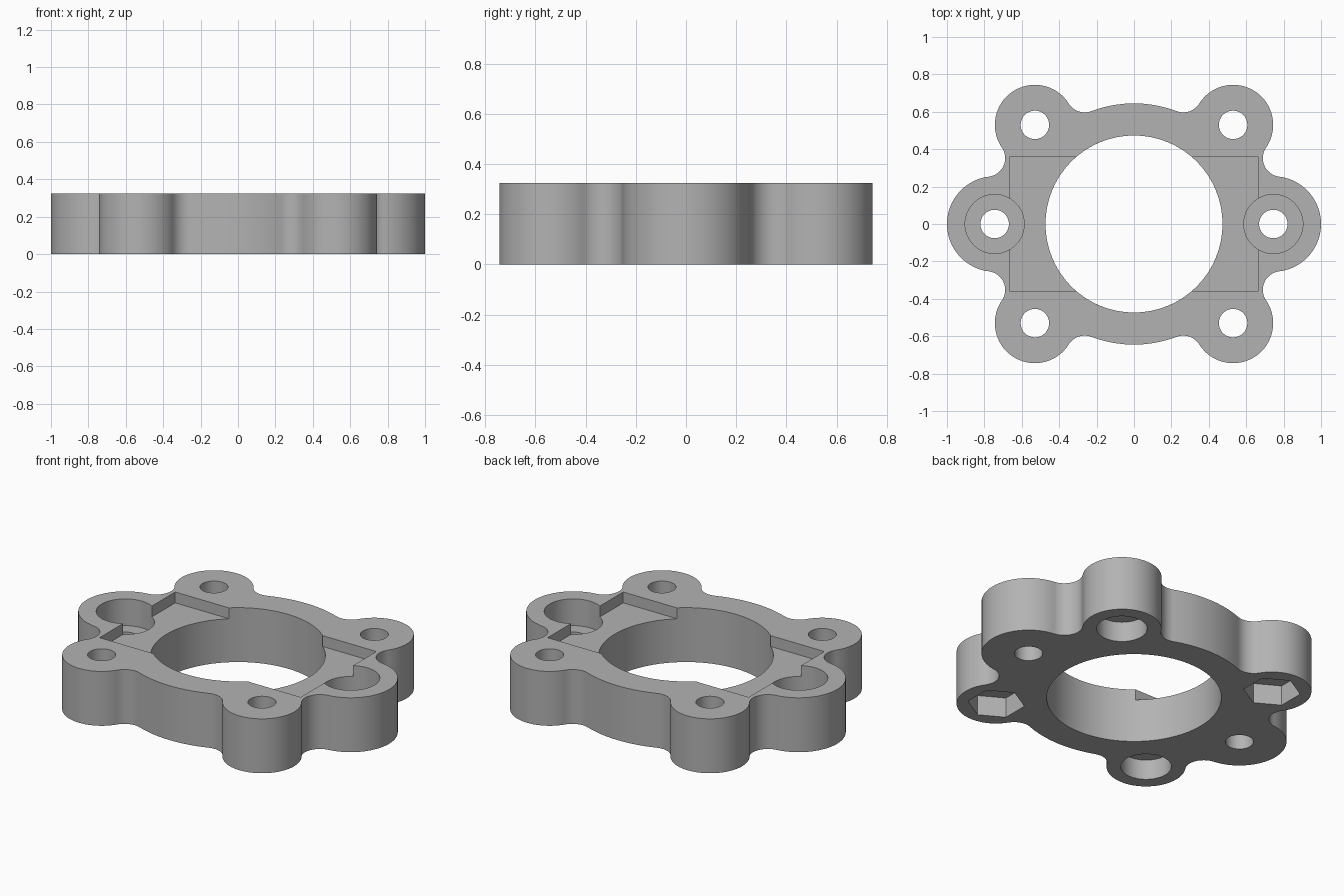
import bpy, bmesh, math
from mathutils import Vector

if "Cube" in bpy.data.objects:
    bpy.data.objects.remove(bpy.data.objects["Cube"])

HEIGHT = 0.325
CORNER = 0.53      # corner lobe offset in x and y
SIDE = 0.745       # side lobe offset in x
FILLET = 0.1
POCKET = 0.065     # depth of the rectangular recess

grey = bpy.data.materials.new("plain grey")
grey.use_nodes = True
colour = (0.45, 0.45, 0.45, 1)
grey.diffuse_color = colour
grey.node_tree.nodes["Principled BSDF"].inputs["Base Color"].default_value = colour


def prism(name, points, z0, z1):
    """Extrude a closed counter-clockwise outline from z0 to z1."""
    bm = bmesh.new()
    face = bm.faces.new([bm.verts.new((p[0], p[1], z0)) for p in points])
    top = bmesh.ops.extrude_face_region(bm, geom=[face])["geom"]
    bmesh.ops.translate(bm, vec=(0, 0, z1 - z0),
                        verts=[v for v in top if isinstance(v, bmesh.types.BMVert)])
    bmesh.ops.recalc_face_normals(bm, faces=bm.faces)
    mesh = bpy.data.meshes.new(name)
    bm.to_mesh(mesh)
    bm.free()
    obj = bpy.data.objects.new(name, mesh)
    bpy.context.collection.objects.link(obj)
    mesh.materials.append(grey)
    return obj


def arc(centre, radius, start, end):
    n = max(4, round(abs(end - start) / math.radians(4)))
    return [centre + radius * Vector((math.cos(a), math.sin(a)))
            for a in (start + (end - start) * i / n for i in range(n + 1))]


def disc(x, y, radius, sides=64, turn=0.0):
    return [(x + radius * math.cos(turn + math.tau * i / sides),
             y + radius * math.sin(turn + math.tau * i / sides)) for i in range(sides)]


def fillet_centre(a, b):
    """Centre of the fillet circle touching two circles on the outer side."""
    (ca, ra), (cb, rb) = a, b
    ra, rb = ra + FILLET, rb + FILLET
    d = (cb - ca).length
    u = (cb - ca) / d
    along = (ra * ra - rb * rb + d * d) / (2 * d)
    return ca + u * along + Vector((u.y, -u.x)) * math.sqrt(ra * ra - along * along)


def heading(v):
    return math.atan2(v.y, v.x)


# Outer outline: lobes and central ring joined by fillets
ring = (Vector((0, 0)), 0.645)


def corner(sx, sy):
    return (Vector((sx * CORNER, sy * CORNER)), 0.214)


def side(sx):
    return (Vector((sx * SIDE, 0)), 0.255)


circles = [side(1), corner(1, 1), ring, corner(-1, 1),
           side(-1), corner(-1, -1), ring, corner(1, -1)]
count = len(circles)
fillets = [fillet_centre(circles[i], circles[(i + 1) % count]) for i in range(count)]
outline = []
for i, (c, r) in enumerate(circles):
    start, end = heading(fillets[i - 1] - c), heading(fillets[i] - c)
    outline += arc(c, r, start, start + (end - start) % math.tau)
    f = fillets[i]
    start, end = heading(c - f), heading(circles[(i + 1) % count][0] - f)
    outline += arc(f, FILLET, start, start - (start - end) % math.tau)[1:-1]

plate = prism("mounting_plate", outline, 0, HEIGHT)

# Cutters: central bore and rectangular recess
cutters = [
    prism("centre_bore", disc(0, 0, 0.473, 128), -0.1, HEIGHT + 0.1),
    prism("recess", [(-0.665, -0.357), (0.665, -0.357), (0.665, 0.357), (-0.665, 0.357)],
          HEIGHT - POCKET, HEIGHT + 0.1),
]
for sx in (1, -1):
    # Side lobes: screw hole with counterbore from the top
    cutters.append(prism("side_hole", disc(sx * SIDE, 0, 0.076), -0.1, HEIGHT + 0.1))
    cutters.append(prism("side_counterbore", disc(sx * SIDE, 0, 0.158),
                         HEIGHT - 0.16, HEIGHT + 0.2))
    for sy in (1, -1):
        # Corner lobes: screw hole with round or hexagonal seat underneath
        x, y = sx * CORNER, sy * CORNER
        cutters.append(prism("corner_hole", disc(x, y, 0.076), -0.1, HEIGHT + 0.1))
        if sx == sy:
            seat = disc(x, y, 0.137)
        else:
            seat = disc(x, y, 0.155, 6, math.radians(30))
        cutters.append(prism("corner_seat", seat, -0.2, 0.12))

# Cut everything, then discard the cutters
bpy.context.view_layer.objects.active = plate
for cutter in cutters:
    cutter.hide_render = True
    mod = plate.modifiers.new("cut", "BOOLEAN")
    mod.operation = "DIFFERENCE"
    mod.solver = "EXACT"
    mod.object = cutter
    bpy.ops.object.modifier_apply(modifier=mod.name)
    bpy.data.objects.remove(cutter)

# Smooth curved walls, crisp rims
bpy.ops.object.select_all(action="DESELECT")
plate.select_set(True)
bpy.ops.object.shade_smooth_by_angle(angle=math.radians(30))
